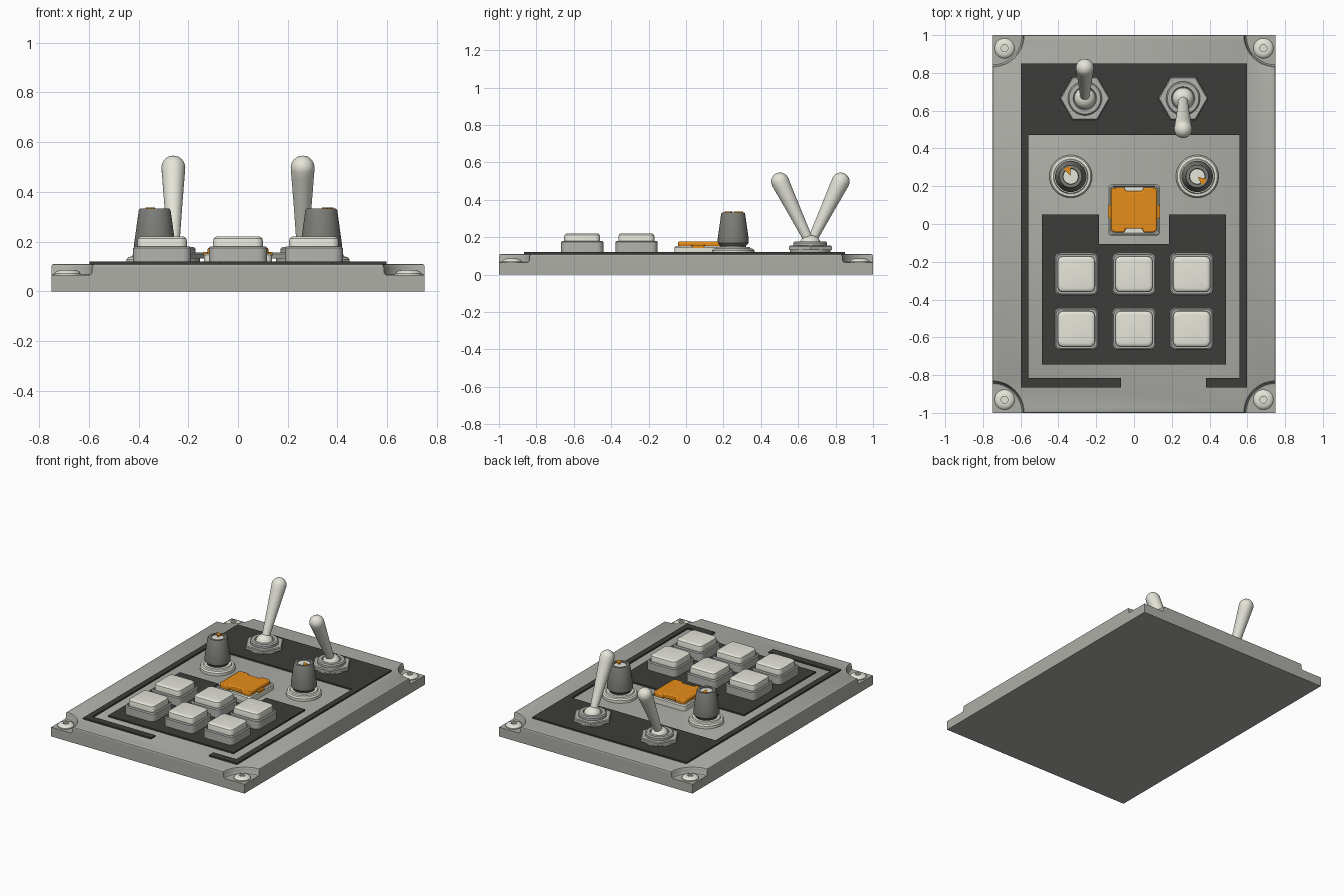
import bpy, bmesh
from math import sin, cos, asin, pi, radians

if "Cube" in bpy.data.objects:
    bpy.data.objects.remove(bpy.data.objects["Cube"])


def material(name, r, g, b):
    m = bpy.data.materials.new(name)
    m.diffuse_color = (r, g, b, 1)
    m.use_nodes = True
    m.node_tree.nodes["Principled BSDF"].inputs["Base Color"].default_value = m.diffuse_color
    return m


PLATE = material("plate_grey", 0.42, 0.42, 0.39)
METAL = material("metal_grey", 0.45, 0.45, 0.43)
DARK = material("dark_print", 0.045, 0.045, 0.042)
KNOB = material("knob_grey", 0.2, 0.2, 0.185)
WHITE = material("off_white", 0.78, 0.78, 0.7)
ORANGE = material("orange", 0.8, 0.27, 0.01)


def loft(name, rings, mat, loc=(0, 0, 0), rot=(0, 0, 0)):
    """Skin a stack of equal-length rings and cap both ends."""
    bm = bmesh.new()
    vs = [[bm.verts.new(p) for p in ring] for ring in rings]
    n = len(vs[0])
    for a, b in zip(vs, vs[1:]):
        for i in range(n):
            j = (i + 1) % n
            bm.faces.new((a[i], a[j], b[j], b[i]))
    bm.faces.new(vs[0][::-1])
    bm.faces.new(vs[-1])
    bmesh.ops.recalc_face_normals(bm, faces=bm.faces)
    me = bpy.data.meshes.new(name)
    bm.to_mesh(me)
    bm.free()
    me.materials.append(mat)
    ob = bpy.data.objects.new(name, me)
    ob.location, ob.rotation_euler = loc, rot
    bpy.context.collection.objects.link(ob)
    return ob


def circle(r, z, n=48):
    return [(r * cos(2 * pi * i / n), r * sin(2 * pi * i / n), z) for i in range(n)]


def hexagon(r, z, n=48):
    out = []
    for i in range(n):
        a = 2 * pi * i / n
        k = r * cos(pi / 6) / cos(a % (pi / 3) - pi / 6)
        out.append((k * cos(a), k * sin(a), z))
    return out


def round_rect(hx, hy, r, z, seg=6):
    out = []
    for q, (sx, sy) in enumerate([(1, 1), (-1, 1), (-1, -1), (1, -1)]):
        for i in range(seg + 1):
            a = (q + i / seg) * pi / 2
            out.append((sx * (hx - r) + r * cos(a), sy * (hy - r) + r * sin(a), z))
    return out


def prism(name, pts, z0, z1, mat, loc=(0, 0, 0), rot=(0, 0, 0)):
    return loft(name, [[(x, y, z) for x, y in pts] for z in (z0, z1)], mat, loc, rot)


def notched(r, e, z, seg=12):
    """Plate outline with a round bite of radius r at each corner, inset by e."""
    out = []
    for q, (sx, sy) in enumerate([(1, 1), (-1, 1), (-1, -1), (1, -1)]):
        a0 = asin(e / r)
        pts = []
        for i in range(seg + 1):
            a = a0 + (pi / 2 - 2 * a0) * i / seg
            pts.append((sx * (0.75 - r * sin(a)), sy * (1 - r * cos(a)), z))
        out += pts[::-1] if q % 2 else pts
    return out


# Plate: lower slab and upper layer with scooped corners
prism("base_slab", [(-.75, -1), (.75, -1), (.75, 1), (-.75, 1)], 0, 0.065, PLATE)
loft("base_top", [notched(*p) for p in [
    (.150, 0, .065), (.157, 0, .067), (.162, 0, .074), (.164, 0, .095),
    (.166, 0, .101), (.169, .003, .107), (.175, .01, .11)]], PLATE)

# Corner screws with hex sockets
for sx in (-1, 1):
    for sy in (-1, 1):
        loft("corner_screw", [circle(.053, .06), circle(.053, .071), circle(.047, .079),
                              circle(.036, .084), circle(.024, .086), hexagon(.02, .086),
                              hexagon(.02, .074)], WHITE, (sx * .685, sy * .93, 0))

# Printed dark border and keypad panel
prism("border_panel", [(-.598, .85), (.598, .85), (.598, -.865), (.38, -.865), (.38, -.815),
                       (.558, -.815), (.558, .47), (-.558, .47), (-.558, -.815),
                       (-.07, -.815), (-.07, -.865), (-.598, -.865)], .105, .12, DARK)
prism("keypad_panel", [(-.487, .05), (-.185, .05), (-.185, -.105), (.185, -.105), (.185, .05),
                       (.487, .05), (.487, -.745), (-.487, -.745)], .105, .12, DARK)

# Six push buttons: collar and cap
for x in (-.305, 0, .305):
    for y in (-.265, -.555):
        loft("button_collar", [round_rect(.117, .113, .035, .11), round_rect(.117, .113, .035, .174),
                               round_rect(.111, .107, .03, .18), round_rect(.105, .101, .026, .18),
                               round_rect(.105, .101, .026, .168)], METAL, (x, y, 0))
        loft("button_cap", [round_rect(.1, .096, .03, .16), round_rect(.1, .096, .03, .203),
                            round_rect(.097, .093, .028, .213), round_rect(.09, .086, .024, .219),
                            round_rect(.08, .076, .018, .221)], WHITE, (x, y, 0))

# Orange latch button in a shallow frame
loft("latch_frame", [round_rect(.137, .137, .022, .105), round_rect(.137, .137, .022, .145),
                     round_rect(.131, .131, .018, .152), round_rect(.125, .125, .015, .152),
                     round_rect(.122, .122, .014, .143)], WHITE, (0, .075, 0))
half = [(.122, -.105), (.122, .105), (.108, .119), (.05, .119), (.045, .1)]
right = [(.045, -.1), (.05, -.119), (.108, -.119)] + half
latch = prism("latch_button", right + [(-x, -y) for x, y in right], .14, .176, ORANGE, (0, .075, 0))
bevel = latch.modifiers.new("soft_edges", 'BEVEL')
bevel.width, bevel.segments = .007, 2
for s in (-1, 1):
    prism("latch_side_tab", [(s * .115, .025), (s * .138, .035), (s * .138, .095), (s * .115, .105)],
          .141, .158, ORANGE)

# Rotary knobs with flange, inset top and pointer
for x, angle in ((-.335, 112), (.335, -40)):
    at = (x, .252, 0)
    loft("knob_flange", [circle(.113, .105), circle(.113, .128), circle(.106, .138),
                         circle(.092, .14), circle(.088, .148), circle(.06, .148)], WHITE, at)
    loft("knob_body", [circle(.068, .14), circle(.07, .155), circle(.082, .168), circle(.083, .19),
                       circle(.064, .325), circle(.059, .333), circle(.042, .333),
                       circle(.04, .322)], KNOB, at)
    loft("knob_inset", [circle(.0395, .315), circle(.0395, .327)], WHITE, at)
    prism("knob_pointer", [(.004, 0), (.048, -.02), (.052, 0), (.048, .02)], .32, .336,
          ORANGE, at, (0, 0, radians(angle)))

# Toggle switches: nut, collar, dome and tilted lever
for x, tilt in ((-.26, -26), (.26, 26)):
    at = (x, .665, 0)
    loft("toggle_nut", [circle(.108, .11), circle(.108, .132), hexagon(.132, .132),
                        hexagon(.132, .15), hexagon(.126, .155), circle(.094, .155)], METAL, at)
    loft("toggle_collar", [circle(.09, .15), circle(.09, .17), circle(.083, .178),
                           circle(.062, .178), circle(.058, .168)], METAL, at)
    loft("toggle_dome", [circle(.057 * cos(a), .162 + .05 * sin(a))
                         for a in [radians(d) for d in (0, 20, 40, 60, 78, 88)]], WHITE, at)
    shaft = [circle(.026, 0), circle(.027, .06), circle(.036, .2), circle(.046, .34)]
    tip = [circle(.048 * cos(a), .37 + .048 * sin(a))
           for a in [radians(d) for d in (0, 18, 36, 54, 72, 86)]]
    loft("toggle_lever", shaft + tip, WHITE, (x, .665, .165), (radians(tilt), 0, 0))

# Smooth shading with crisp edges
for ob in bpy.data.objects:
    ob.select_set(True)
bpy.context.view_layer.objects.active = latch
bpy.ops.object.shade_smooth_by_angle(angle=radians(32))
